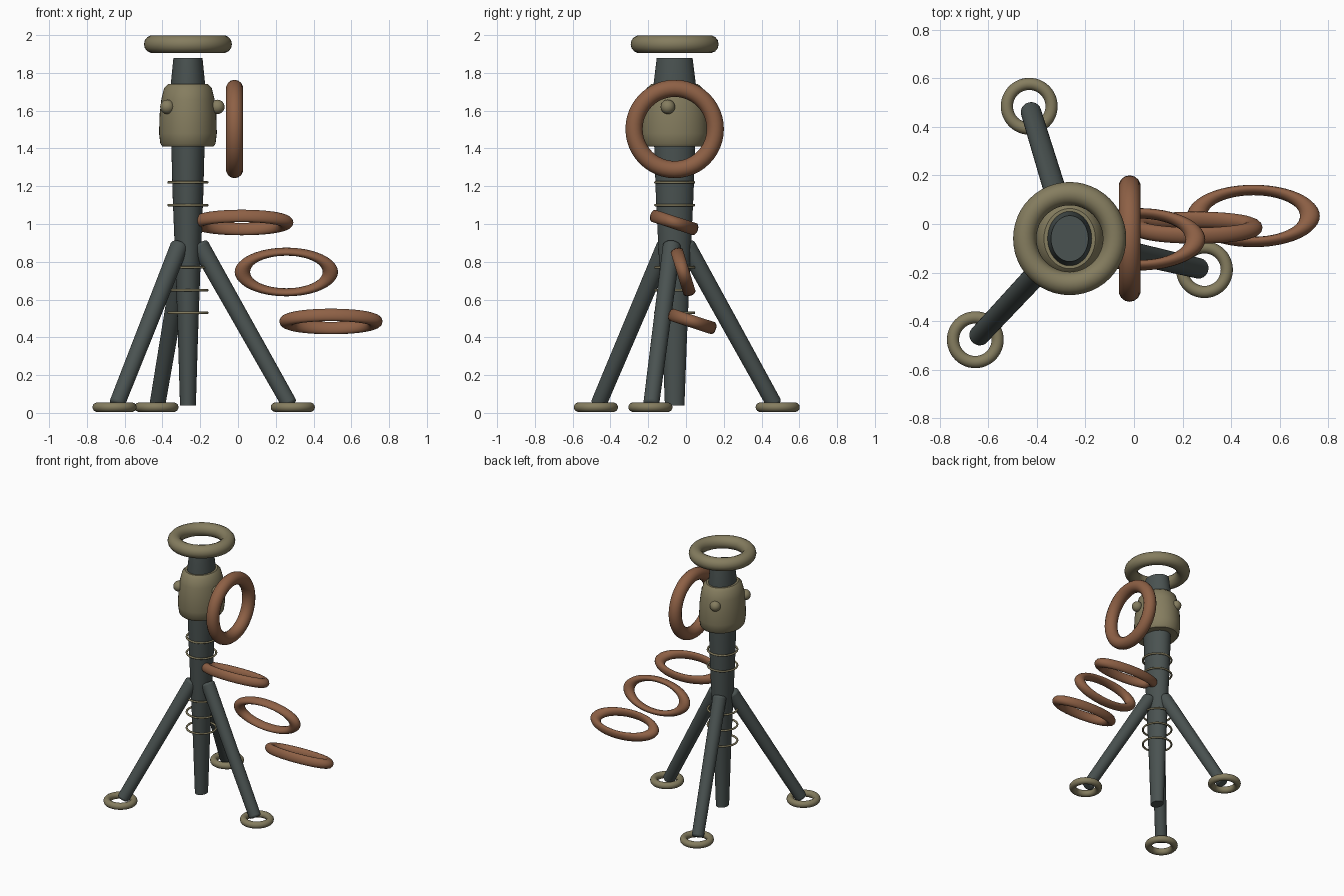
import bpy, math
from mathutils import Vector

if "Cube" in bpy.data.objects:
    bpy.data.objects.remove(bpy.data.objects["Cube"])

CX, CY = -0.265, -0.06          # centre line of the column
LEG_ANGLES = [math.radians(a) for a in (-13, 107, 227)]


def material(name, rgb):
    m = bpy.data.materials.new(name)
    m.diffuse_color = (*rgb, 1)
    m.use_nodes = True
    m.node_tree.nodes["Principled BSDF"].inputs["Base Color"].default_value = m.diffuse_color
    return m


SLATE = material("slate_grey", (0.068, 0.085, 0.082))
TAN = material("dull_brass", (0.235, 0.205, 0.115))
COPPER = material("copper_brown", (0.27, 0.118, 0.06))


def finish(name, mat):
    o = bpy.context.object
    o.name = name
    o.data.materials.append(mat)
    bpy.ops.object.shade_smooth_by_angle(angle=math.radians(40))
    return o


def ring(name, loc, major, minor, mat, rot=(0, 0, 0), scale=(1, 1, 1)):
    bpy.ops.mesh.primitive_torus_add(location=loc, rotation=rot, major_radius=major,
                                     minor_radius=minor, major_segments=48,
                                     minor_segments=14)
    bpy.context.object.scale = scale
    return finish(name, mat)


def lathe(name, profile, y_ratio, mat, n=40):
    """Oval turned part from (radius, height) pairs."""
    verts, faces = [], []
    for r, z in profile:
        for i in range(n):
            a = 2 * math.pi * i / n
            verts.append((r * math.cos(a), r * y_ratio * math.sin(a), z))
    for k in range(len(profile) - 1):
        for i in range(n):
            j = (i + 1) % n
            faces.append((k * n + i, k * n + j, (k + 1) * n + j, (k + 1) * n + i))
    faces.append(tuple(reversed(range(n))))
    faces.append(tuple(range((len(profile) - 1) * n, len(profile) * n)))
    me = bpy.data.meshes.new(name)
    me.from_pydata(verts, [], faces)
    o = bpy.data.objects.new(name, me)
    bpy.context.collection.objects.link(o)
    o.location = (CX, CY, 0)
    bpy.ops.object.select_all(action='DESELECT')
    bpy.context.view_layer.objects.active = o
    o.select_set(True)
    return finish(name, mat)


# Tapering central column and the swollen housing around it
lathe("column", [(0.042, 0.04), (0.053, 0.4), (0.067, 0.8), (0.081, 1.15),
                 (0.089, 1.45), (0.092, 1.73), (0.077, 1.88)], 1.23, SLATE)
lathe("housing", [(0.135, 1.41), (0.146, 1.425), (0.153, 1.48), (0.150, 1.58),
                  (0.141, 1.66), (0.126, 1.72), (0.106, 1.74)], 1.17, TAN)

# Floating top ring
ring("top_ring", (CX, CY, 1.952), 0.185, 0.048, TAN)

# Thin wire bands on the column
for i, z in enumerate((0.53, 0.65, 0.77, 1.10, 1.22)):
    ring(f"wire_band_{i}", (CX, CY, z), 0.102, 0.007, TAN)

# Three legs, each with a ring foot and a knob on the housing
for i, a in enumerate(LEG_ANGLES):
    d = Vector((math.cos(a), math.sin(a), 0))
    base = Vector((CX, CY, 0))
    top = base + d * 0.06 + Vector((0, 0, 0.895))
    end = base + d * 0.555 + Vector((0, 0, 0.04))
    axis = top - end
    bpy.ops.mesh.primitive_cone_add(vertices=28, radius1=0.042, radius2=0.048,
                                    depth=axis.length, location=(top + end) / 2,
                                    rotation=axis.to_track_quat('Z', 'Y').to_euler())
    bev = bpy.context.object.modifiers.new("round_ends", 'BEVEL')
    bev.width, bev.segments = 0.016, 3
    finish(f"leg_{i}", SLATE)
    ring(f"foot_ring_{i}", base + d * 0.57 + Vector((0, 0, 0.03)), 0.092, 0.025, TAN)
    bpy.ops.mesh.primitive_uv_sphere_add(segments=24, ring_count=14, radius=0.038,
                                         location=base + d * 0.16 + Vector((0, 0, 1.62)))
    finish(f"knob_{i}", TAN)

# Upright side ring
ring("side_ring", (-0.018, CY, 1.503), 0.215, 0.0455, COPPER, rot=(0, math.pi / 2, 0))

# Descending row of oval chain links, alternately turned
for i, roll in enumerate((-18, 107, -18)):
    ring(f"chain_link_{i}", (0.02 + 0.236 * i, -0.063 + 0.048 * i, 1.008 - 0.262 * i),
         0.194, 0.034, COPPER, rot=(math.radians(roll), 0, 0), scale=(1.2, 0.58, 1))
